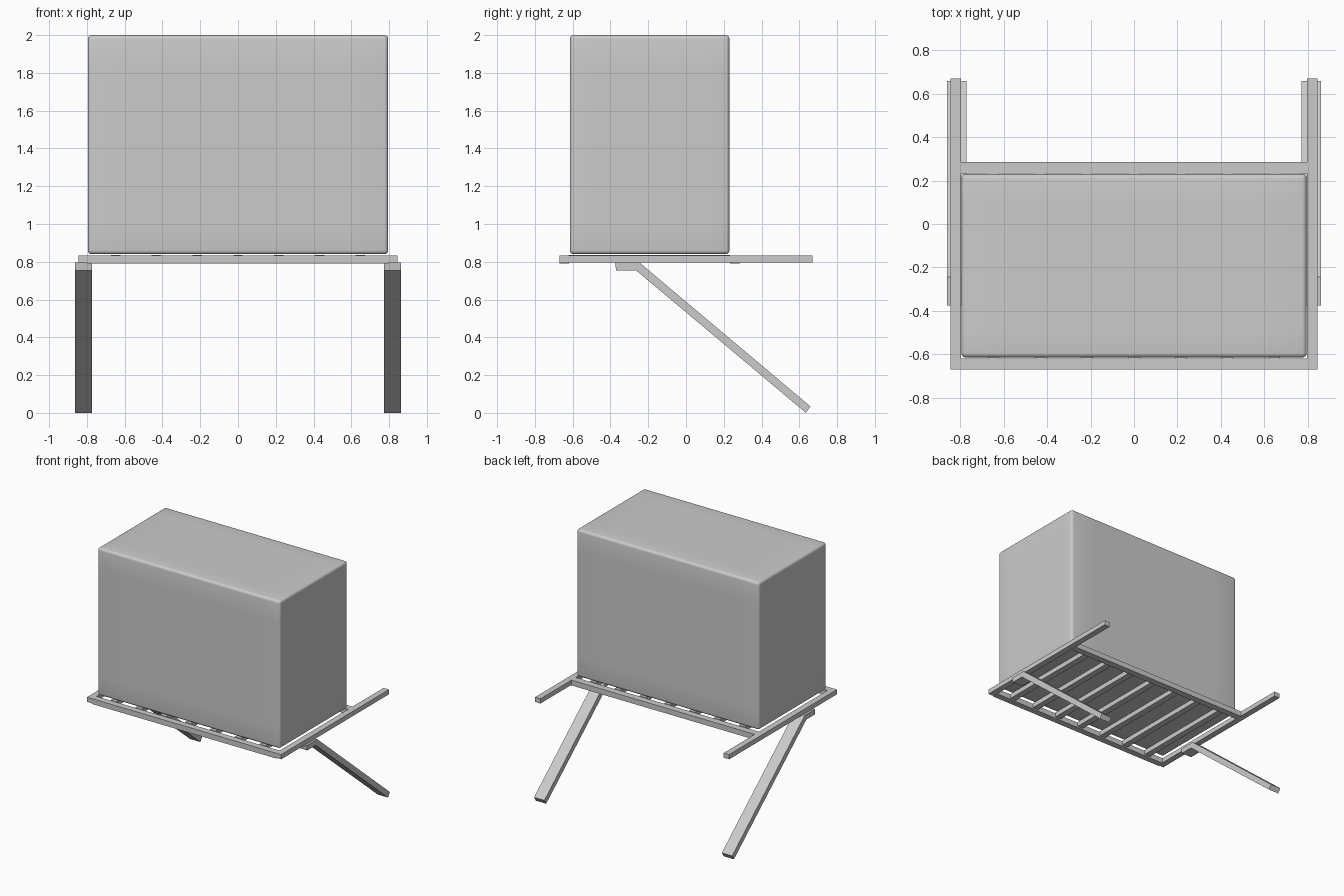
import bpy, bmesh
from mathutils import Vector

default = bpy.data.objects.get("Cube")
if default:
    bpy.data.objects.remove(default, do_unlink=True)

GREY = (0.6, 0.6, 0.6, 1)
grey = bpy.data.materials.new("plain grey")
grey.use_nodes = True
grey.diffuse_color = GREY
grey.node_tree.nodes["Principled BSDF"].inputs["Base Color"].default_value = GREY


def finish(name, bm):
    bmesh.ops.recalc_face_normals(bm, faces=bm.faces)
    mesh = bpy.data.meshes.new(name)
    bm.to_mesh(mesh)
    bm.free()
    mesh.materials.append(grey)
    obj = bpy.data.objects.new(name, mesh)
    bpy.context.collection.objects.link(obj)
    return obj


def box(name, low, high):
    low, high = Vector(low), Vector(high)
    bm = bmesh.new()
    bmesh.ops.create_cube(bm, size=1)
    bmesh.ops.scale(bm, vec=high - low, verts=bm.verts)
    bmesh.ops.translate(bm, vec=(low + high) / 2, verts=bm.verts)
    return finish(name, bm)


def side_profile(name, points, x0, x1):
    """Extrude a y-z outline along x."""
    bm = bmesh.new()
    face = bm.faces.new([bm.verts.new((x0, y, z)) for y, z in points])
    extruded = bmesh.ops.extrude_face_region(bm, geom=[face])["geom"]
    verts = [v for v in extruded if isinstance(v, bmesh.types.BMVert)]
    bmesh.ops.translate(bm, vec=(x1 - x0, 0, 0), verts=verts)
    return finish(name, bm)


# Load: a large box with softly rounded edges
load = box("cargo_box", (-0.795, -0.615, 0.84), (0.795, 0.23, 2.0))
bm = bmesh.new()
bm.from_mesh(load.data)
bmesh.ops.subdivide_edges(bm, edges=bm.edges, cuts=6, use_grid_fill=True)
bm.to_mesh(load.data)
bm.free()
bevel = load.modifiers.new("rounded edges", "BEVEL")
bevel.width = 0.02
bevel.segments = 4
bevel.limit_method = "ANGLE"
load.data.shade_smooth()

# Frame: front and back cross rails
box("front_rail", (-0.8, -0.67, 0.79), (0.8, -0.62, 0.832))
box("back_rail", (-0.8, 0.232, 0.79), (0.8, 0.285, 0.832))

# Slats under the load
for i in range(7):
    x = (i - 3) * 0.216
    box(f"slat_{i + 1}", (x - 0.025, -0.622, 0.8), (x + 0.025, 0.234, 0.837))

# Side rails with handles, and sloping legs with their mounting feet
LEG = [(-0.375, 0.795), (-0.37, 0.755), (-0.265, 0.755),
       (0.635, 0.0), (0.658, 0.035), (-0.245, 0.795)]
for side, s in (("left", 1), ("right", -1)):
    x0, x1 = sorted((s * 0.797, s * 0.845))
    box(f"{side}_side_rail", (x0, -0.67, 0.795), (x1, 0.67, 0.832))
    x0, x1 = sorted((s * 0.772, s * 0.862))
    side_profile(f"{side}_leg", LEG, x0, x1)
